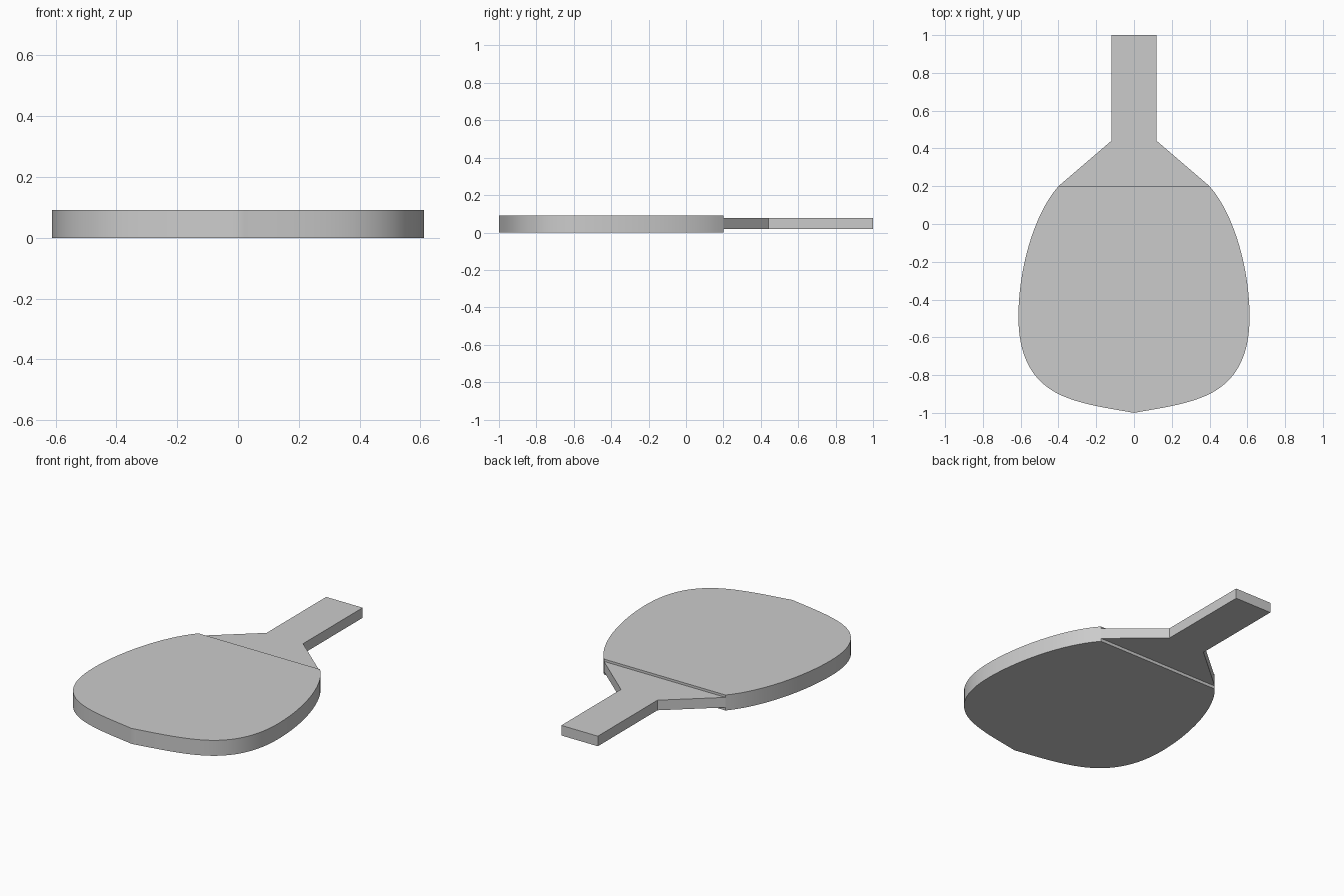
import bpy, bmesh
from mathutils import Vector
from mathutils.geometry import interpolate_bezier

if "Cube" in bpy.data.objects:
    bpy.data.objects.remove(bpy.data.objects["Cube"])


def slab(name, half, z0, z1):
    """Extrude a right-hand half outline, mirrored across x = 0."""
    left = [(-x, y) for x, y in reversed(half) if x > 1e-5]
    bm = bmesh.new()
    face = bm.faces.new([bm.verts.new((x, y, z0)) for x, y in half + left])
    top = bmesh.ops.extrude_face_region(bm, geom=[face])["geom"]
    verts = [v for v in top if isinstance(v, bmesh.types.BMVert)]
    bmesh.ops.translate(bm, verts=verts, vec=(0, 0, z1 - z0))
    bmesh.ops.recalc_face_normals(bm, faces=bm.faces)
    mesh = bpy.data.meshes.new(name)
    bm.to_mesh(mesh)
    bm.free()
    obj = bpy.data.objects.new(name, mesh)
    bpy.context.collection.objects.link(obj)
    return obj


# Blade: rounded outline from the shoulder down to the tip
segments = [
    [(0.4, 0.2), (0.54, 0.04), (0.612, -0.26), (0.612, -0.49)],
    [(0.612, -0.49), (0.612, -0.70), (0.54, -0.83), (0.4, -0.9)],
    [(0.4, -0.9), (0.28, -0.96), (0.1, -0.98), (0, -1)],
]
outline = []
for seg in segments:
    pts = interpolate_bezier(*[Vector(p) for p in seg], 17)
    outline += [(p.x, p.y) for p in pts[:-1]]
outline.append((0, -1))
blade = slab("blade", outline, 0, 0.092)

# Handle: thinner, flaring out to meet the blade shoulders
slab("handle", [(0.12, 1), (0.12, 0.44), (0.4, 0.2)], 0.018, 0.078)

# Smooth the curved rim, keeping its edges sharp
bpy.context.view_layer.objects.active = blade
blade.select_set(True)
bpy.ops.object.shade_smooth_by_angle(angle=0.52)
